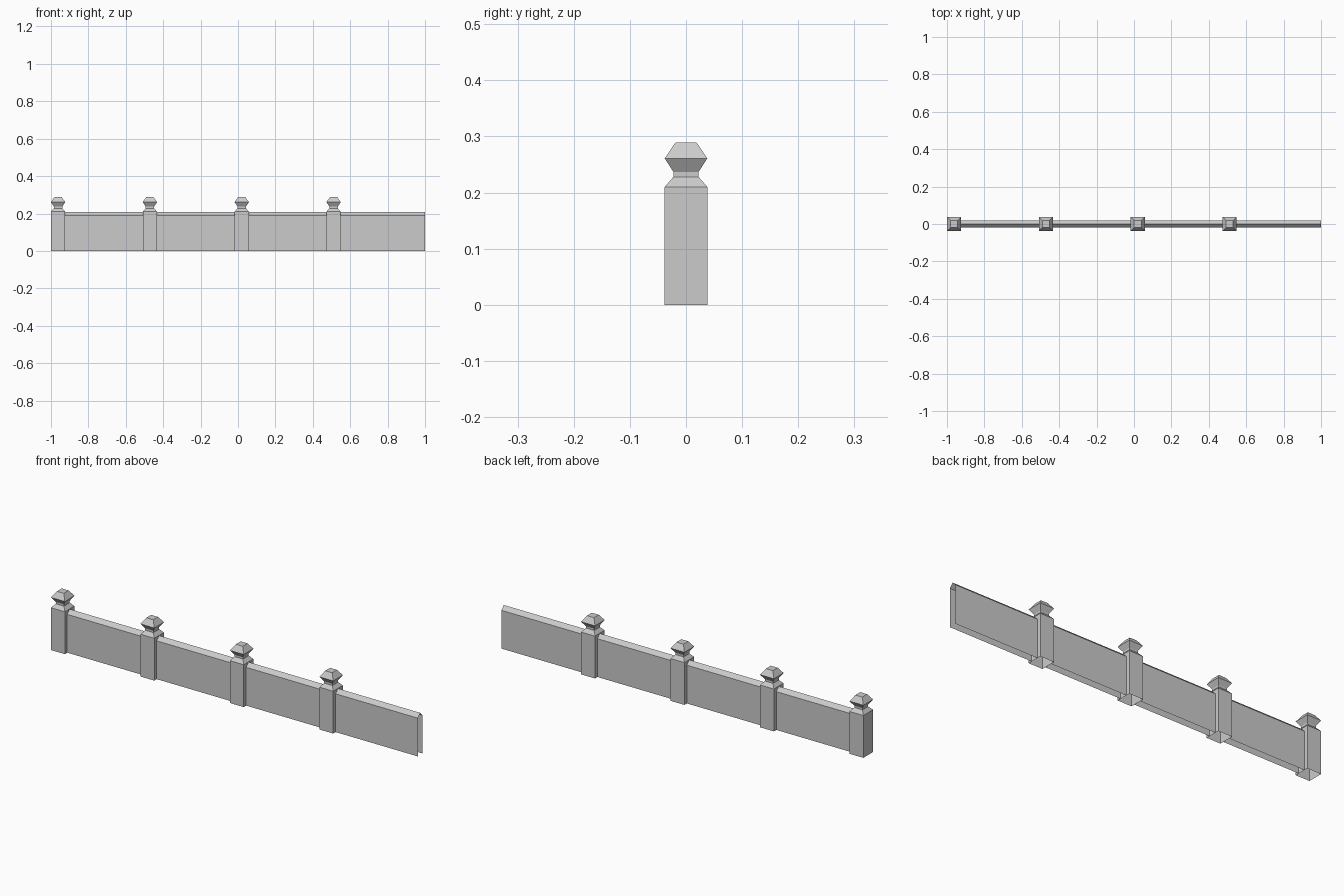
import bpy, bmesh

if "Cube" in bpy.data.objects:
    bpy.data.objects.remove(bpy.data.objects["Cube"])

# Single stone colour
stone = bpy.data.materials.new("grey_stone")
stone.use_nodes = True
grey = (0.6, 0.6, 0.6, 1)
stone.diffuse_color = grey
stone.node_tree.nodes["Principled BSDF"].inputs["Base Color"].default_value = grey

HALF = 0.038        # half width of a post
BAY = 0.491         # distance between posts
WALL_HALF = 0.019   # half thickness of the wall
EAVE, RIDGE = 0.19, 0.209
# (half width, height) of the square rings up a post
POST_PROFILE = [(HALF, 0), (HALF, 0.21), (0.0225, 0.228), (0.0225, 0.237),
                (HALF, 0.261), (0.019, 0.289)]


def finish(name, bm):
    bmesh.ops.recalc_face_normals(bm, faces=bm.faces)
    mesh = bpy.data.meshes.new(name)
    bm.to_mesh(mesh)
    bm.free()
    mesh.materials.append(stone)
    bpy.context.collection.objects.link(bpy.data.objects.new(name, mesh))


def post(name, x):
    """Square post with a waisted cap, open underneath."""
    bm = bmesh.new()
    rings = [[bm.verts.new((x + sx * r, sy * r, z))
              for sx, sy in ((-1, -1), (1, -1), (1, 1), (-1, 1))]
             for r, z in POST_PROFILE]
    for low, high in zip(rings, rings[1:]):
        for i in range(4):
            j = (i + 1) % 4
            bm.faces.new((low[i], low[j], high[j], high[i]))
    bm.faces.new(rings[-1])
    finish(name, bm)


def wall(name, x0, x1):
    """Hollow wall panel with a gabled top, open at the ends and underneath."""
    bm = bmesh.new()
    section = [(-WALL_HALF, 0), (-WALL_HALF, EAVE), (0, RIDGE),
               (WALL_HALF, EAVE), (WALL_HALF, 0)]
    a, b = [[bm.verts.new((x, y, z)) for y, z in section] for x in (x0, x1)]
    for i in range(len(section) - 1):
        bm.faces.new((a[i], b[i], b[i + 1], a[i + 1]))
    # Make sure the open shell faces outwards
    bm.normal_update()
    if bm.faces[:][0].normal.y > 0:
        bmesh.ops.reverse_faces(bm, faces=bm.faces)
    finish(name, bm)


# Four bays, each a post followed by a wall panel
for n in range(4):
    centre = -1 + HALF + n * BAY
    post(f"post_{n + 1}", centre)
    end = 1 if n == 3 else centre + BAY - HALF
    wall(f"wall_panel_{n + 1}", centre + HALF, end)
